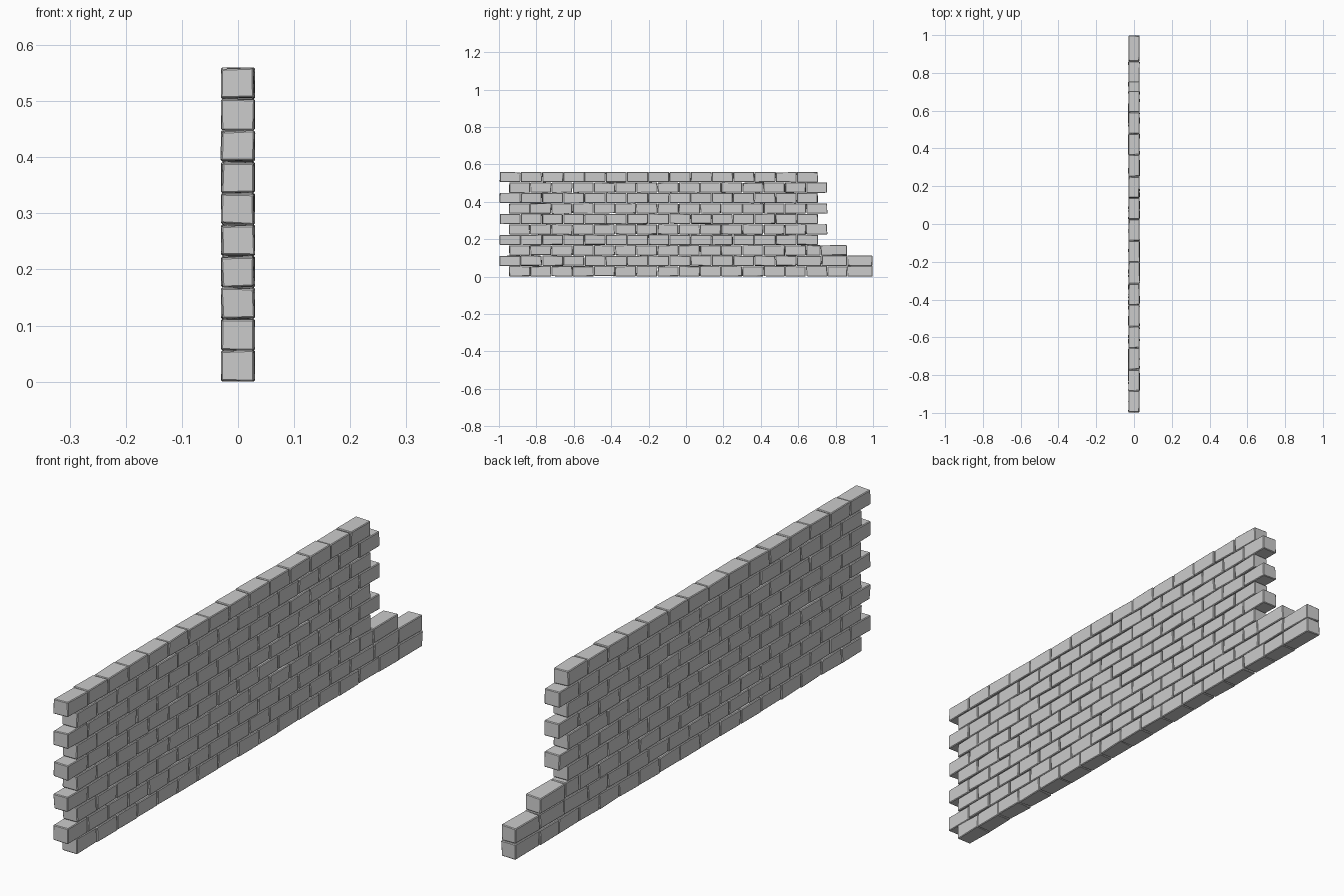
import bpy, bmesh, random

if "Cube" in bpy.data.objects:
    bpy.data.objects.remove(bpy.data.objects["Cube"])

random.seed(7)
COURSE = 0.056      # course height
PITCH = 0.1135      # regular brick length
HALF_T = 0.029      # half wall thickness
JIT = 0.0018        # hand-laid unevenness
GAP = 0.0012


def add_brick(bm, y0, y1, z0, z1):
    """One worn brick: a box with slightly displaced corners."""
    g = bmesh.ops.create_cube(bm, size=1.0)
    y0, y1, z0, z1 = y0 + GAP, y1 - GAP, z0 + GAP, z1 - GAP
    for v in g["verts"]:
        v.co.x = HALF_T * (1 if v.co.x > 0 else -1)
        v.co.y = y1 if v.co.y > 0 else y0
        v.co.z = z1 if v.co.z > 0 else z0
        v.co.x += random.uniform(-JIT, JIT)
        v.co.y += random.uniform(-JIT, JIT)
        v.co.z = max(0.0, v.co.z + random.uniform(-JIT, JIT))


def course_edges(i):
    """Joint positions along one course of running bond."""
    start = -0.997 if i % 2 else -0.947
    count = 16 if i == 0 else 15
    edges = [start + PITCH * k for k in range(count + 1)]
    # stepped, ruined end of the lowest courses
    if i == 0:
        edges[-1] = 0.862
        edges.append(0.998)
    elif i == 1:
        edges[-1] = 0.725
        edges += [0.862, 0.998]
    elif i == 2:
        edges[-1] = 0.72
        edges.append(0.862)
    return edges


# Courses of bricks, one object each
for i in range(10):
    bm = bmesh.new()
    edges = course_edges(i)
    for y0, y1 in zip(edges, edges[1:]):
        add_brick(bm, y0, y1, i * COURSE, (i + 1) * COURSE)
    bmesh.ops.recalc_face_normals(bm, faces=bm.faces)
    mesh = bpy.data.meshes.new(f"brick_course_{i + 1}")
    bm.to_mesh(mesh)
    bm.free()
    obj = bpy.data.objects.new(f"brick_course_{i + 1}", mesh)
    bpy.context.collection.objects.link(obj)
    # Chipped edges
    bev = obj.modifiers.new("worn_edges", "BEVEL")
    bev.width = 0.0025
    bev.segments = 1
    bev.limit_method = "ANGLE"
